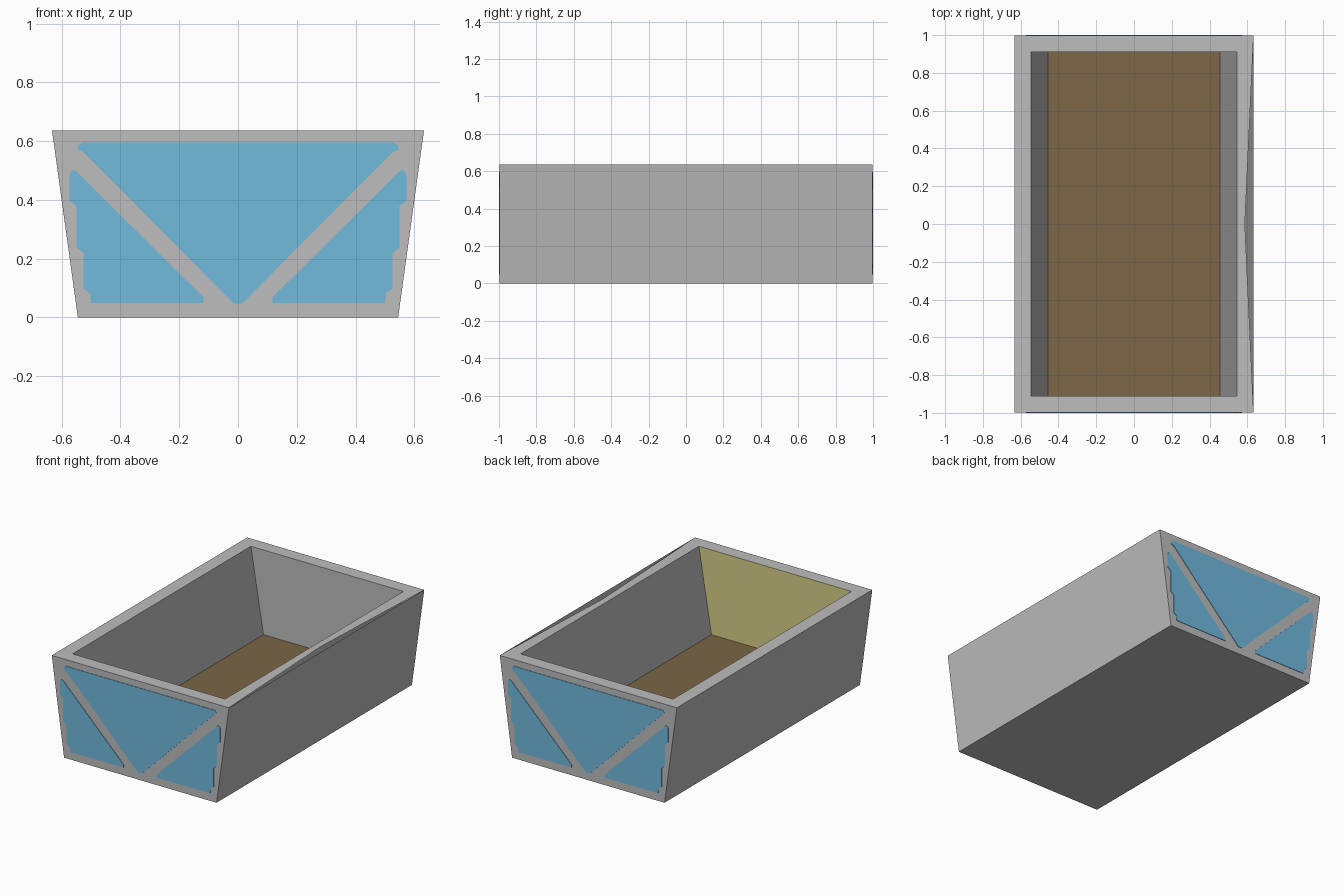
import bpy
import bmesh

cube = bpy.data.objects.get("Cube")
if cube:
    bpy.data.objects.remove(cube, do_unlink=True)


def make_material(name, color):
    mat = bpy.data.materials.new(name)
    mat.use_nodes = True
    rgba = (*color, 1.0)
    mat.diffuse_color = rgba
    mat.node_tree.nodes["Principled BSDF"].inputs["Base Color"].default_value = rgba
    return mat


grey = make_material("wall grey", (0.51, 0.51, 0.51))
blue = make_material("panel blue", (0.165, 0.49, 0.73))
brown = make_material("floor brown", (0.20, 0.133, 0.063))
yellow = make_material("inner end yellow", (0.69, 0.63, 0.24))


def finish(name, bm, materials):
    bmesh.ops.recalc_face_normals(bm, faces=bm.faces)
    mesh = bpy.data.meshes.new(name)
    bm.to_mesh(mesh)
    bm.free()
    for mat in materials:
        mesh.materials.append(mat)
    obj = bpy.data.objects.new(name, mesh)
    bpy.context.collection.objects.link(obj)
    return obj


HEIGHT, FLOOR, PLATE = 0.637, 0.09, 0.003
END = 1.0 - PLATE


def ring(bm, x, y, z):
    corners = ((-x, -y), (x, -y), (x, y), (-x, y))
    return [bm.verts.new((cx, cy, z)) for cx, cy in corners]


# Hollow flared trough: outer skin, inner skin and the rim between them
bm = bmesh.new()
outer_low = ring(bm, 0.545, END, 0)
outer_top = ring(bm, 0.633, END, HEIGHT)
inner_top = ring(bm, 0.545, 0.91, HEIGHT)
inner_low = ring(bm, 0.455, 0.91, FLOOR)
notch = bm.verts.new((0.587, 0, HEIGHT))

bm.faces.new(outer_low[::-1])
floor = bm.faces.new(inner_low)
floor.material_index = 1
for i in range(4):
    j = (i + 1) % 4
    bm.faces.new((outer_low[i], outer_low[j], outer_top[j], outer_top[i]))
    inner = bm.faces.new((inner_top[i], inner_top[j], inner_low[j], inner_low[i]))
    if i == 0:  # inside of the front end
        inner.material_index = 2
    # The rim on the +x side has a shallow open notch
    gap = [notch] if i == 1 else []
    bm.faces.new([outer_top[i]] + gap + [outer_top[j], inner_top[j], inner_top[i]])
finish("trough_shell", bm, (grey, brown, yellow))


def plate(name, outline, side):
    bm = bmesh.new()
    verts = [bm.verts.new((x, side * END, z)) for x, z in outline]
    face = bm.faces.new(verts)
    moved = bmesh.ops.extrude_face_region(bm, geom=[face])["geom"]
    for v in moved:
        if isinstance(v, bmesh.types.BMVert):
            v.co.y = side
    bmesh.ops.triangulate(bm, faces=[f for f in bm.faces if len(f.verts) > 4])
    finish(name, bm, (blue,))


# Painted panels on both ends, separated by a V-shaped brace
half_v = [(-0.015, 0.048), (-0.525, 0.562), (-0.546, 0.571),
          (-0.546, 0.582), (-0.532, 0.595)]
centre = half_v + [(-x, z) for x, z in reversed(half_v)]
corner = [(-0.566, 0.5), (-0.553, 0.5), (-0.117, 0.068), (-0.117, 0.05),
          (-0.5, 0.05), (-0.503, 0.082), (-0.525, 0.098), (-0.525, 0.218),
          (-0.549, 0.238), (-0.549, 0.378), (-0.573, 0.398), (-0.573, 0.486)]
for end, side in (("front", -1), ("back", 1)):
    plate(end + "_centre_panel", centre, side)
    plate(end + "_right_panel", corner, side)
    plate(end + "_left_panel", [(-x, z) for x, z in corner], side)
